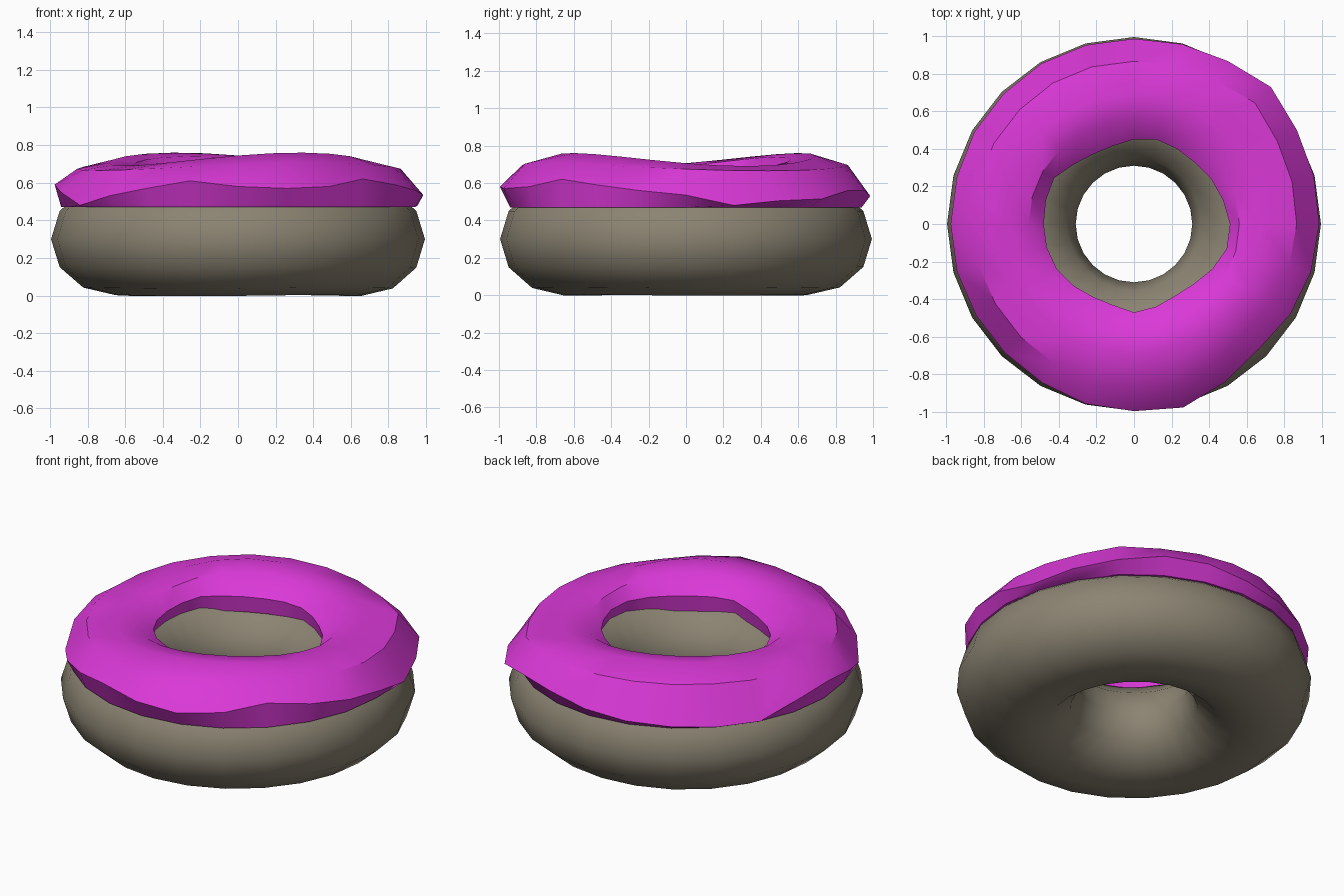
import bpy, bmesh, math

if "Cube" in bpy.data.objects:
    bpy.data.objects.remove(bpy.data.objects["Cube"])

N = 24


def ring_object(name, section, color):
    """Sweep a closed cross-section round z; section(i, angle) gives (radius, z) points."""
    bm = bmesh.new()
    loops = []
    for i in range(N):
        a = math.radians(360 * i / N)
        loops.append([bm.verts.new((r * math.cos(a), r * math.sin(a), z))
                      for r, z in section(i, a)])
    m = len(loops[0])
    for i in range(N):
        p, q = loops[i], loops[(i + 1) % N]
        for j in range(m):
            k = (j + 1) % m
            bm.faces.new((p[j], q[j], q[k], p[k]))
    bmesh.ops.recalc_face_normals(bm, faces=bm.faces)
    mesh = bpy.data.meshes.new(name)
    bm.to_mesh(mesh)
    bm.free()
    ob = bpy.data.objects.new(name, mesh)
    bpy.context.collection.objects.link(ob)
    mat = bpy.data.materials.new(name + "_color")
    mat.diffuse_color = color
    mat.use_nodes = True
    mat.node_tree.nodes["Principled BSDF"].inputs["Base Color"].default_value = mat.diffuse_color
    mesh.materials.append(mat)
    bpy.ops.object.select_all(action='DESELECT')
    ob.select_set(True)
    bpy.context.view_layer.objects.active = ob
    bpy.ops.object.shade_smooth_by_angle(angle=math.radians(35))
    return ob


# Dough: a slightly flattened torus
def dough_section(i, a):
    wobble = 0.006 * math.sin(3 * a + 1)
    pts = []
    for j in range(12):
        t = math.radians(30 * j)
        pts.append((0.652 + 0.342 * math.cos(t),
                    0.3 + (0.3 + wobble * (j > 6) * 0.5) * math.sin(t)))
    return pts


# Icing: wavy drip ridge and inner lip, sampled every 15 degrees from +x
ridge_r = [.985, .99, 1.0, 1.03, 1.0, .99, .985, .985, .985, .98, .98, .975,
           .975, .975, .97, .97, .975, .99, .995, 1.01, .97, .94, .96, .975]
ridge_z = [.535, .48, .505, .515, .56, .56, .53, .51, .50, .49, .49, .56,
           .59, .55, .48, .53, .57, .61, .58, .57, .58, .62, .59, .56]
lip_r = [.51, .49, .475, .46, .46, .465, .45, .43, .43, .45, .49, .485,
         .48, .48, .475, .46, .445, .445, .47, .455, .44, .45, .48, .51]


def icing_section(i, a):
    hump = math.cos(2 * (a - math.radians(118)))
    r, z, lip = ridge_r[i], ridge_z[i], lip_r[i]
    return [(0.94, 0.47),
            (r, z),
            (r - 0.12, 0.685 + 0.02 * hump),
            (0.69, 0.725 + 0.035 * hump),
            (0.56, 0.71 + 0.03 * hump),
            (lip, 0.635 + 0.01 * hump),
            (lip + 0.015, 0.545)]


ring_object("dough", dough_section, (0.26, 0.23, 0.17, 1))
ring_object("icing", icing_section, (0.7, 0.04, 0.68, 1))
